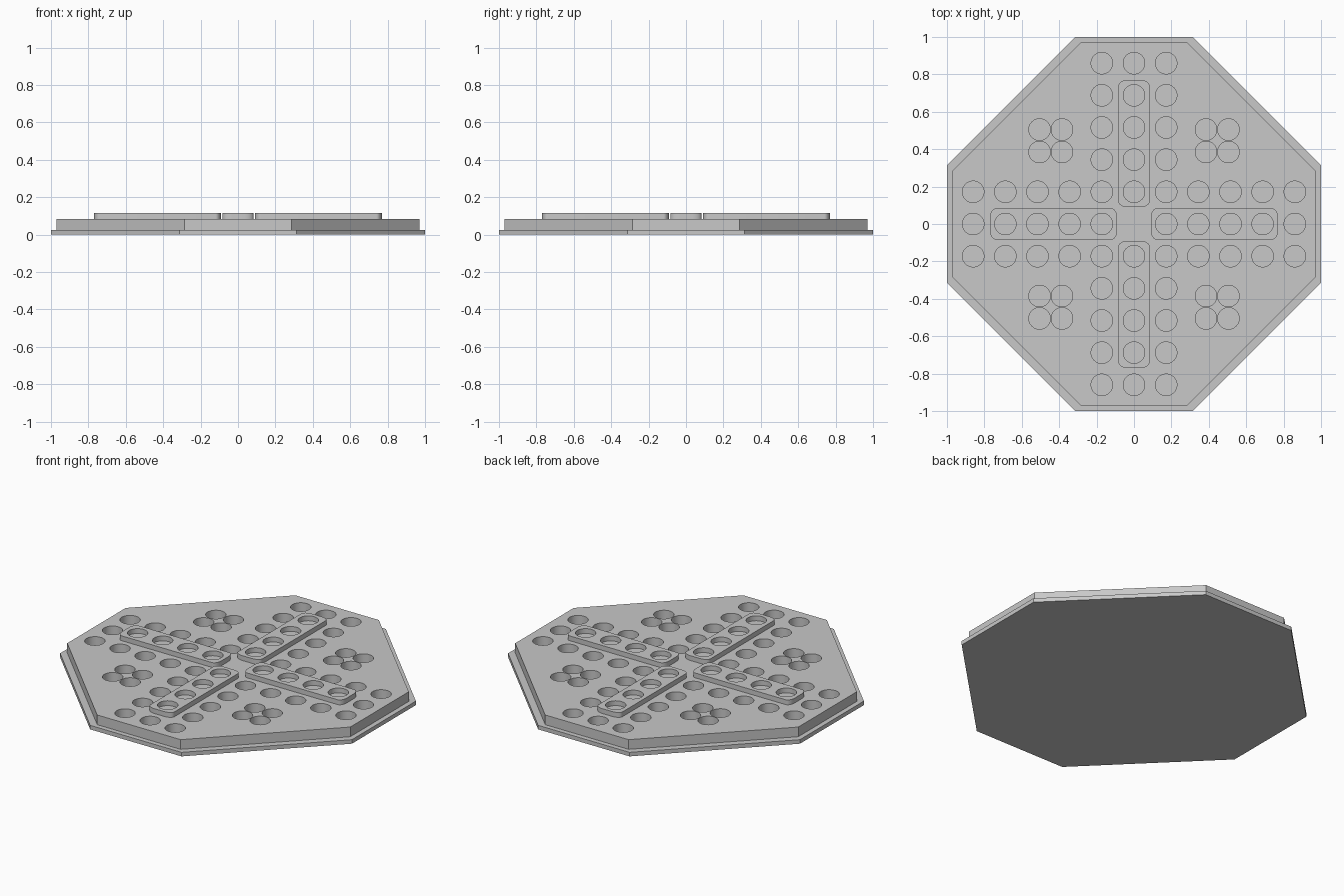
import bpy
import bmesh
from math import sin, cos, pi, radians

cube = bpy.data.objects.get("Cube")
if cube:
    bpy.data.objects.remove(cube, do_unlink=True)

grey = bpy.data.materials.new("plain grey")
grey.use_nodes = True
colour = (0.58, 0.58, 0.58, 1)
grey.diffuse_color = colour
grey.node_tree.nodes["Principled BSDF"].inputs["Base Color"].default_value = colour

HOLE = 0.0575    # peg hole radius
STEP = 0.172     # peg hole spacing


def octagon(reach, half_side):
    a, b = reach, half_side
    return [(a, -b), (a, b), (b, a), (-b, a), (-a, b), (-a, -b), (-b, -a), (b, -a)]


def circle(x, y, r=HOLE, n=40):
    return [(x + r * cos(2 * pi * i / n), y + r * sin(2 * pi * i / n)) for i in range(n)]


def bar_outline(start, end, half_width, rx, ry, n=8):
    """Long bar along x with softly rounded corners."""
    corners = [(end - rx, half_width - ry), (start + rx, half_width - ry),
               (start + rx, ry - half_width), (end - rx, ry - half_width)]
    points = []
    for q, (cx, cy) in enumerate(corners):
        for i in range(n + 1):
            t = (q + i / n) * pi / 2
            points.append((cx + rx * cos(t), cy + ry * sin(t)))
    return points


def slab(name, outline, holes, bottom, top, turn=0):
    """Extrude a flat outline with holes between two heights."""
    curve = bpy.data.curves.new(name + " outline", 'CURVE')
    curve.dimensions = '2D'
    curve.fill_mode = 'BOTH'
    curve.extrude = (top - bottom) / 2
    for loop in [outline] + holes:
        spline = curve.splines.new('POLY')
        spline.points.add(len(loop) - 1)
        for point, (x, y) in zip(spline.points, loop):
            point.co = (x, y, 0, 1)
        spline.use_cyclic_u = True
    helper = bpy.data.objects.new(name + " helper", curve)
    bpy.context.collection.objects.link(helper)
    graph = bpy.context.evaluated_depsgraph_get()
    mesh = bpy.data.meshes.new_from_object(helper.evaluated_get(graph))
    bpy.data.objects.remove(helper, do_unlink=True)

    bm = bmesh.new()
    bm.from_mesh(mesh)
    bmesh.ops.remove_doubles(bm, verts=bm.verts, dist=0.0001)
    bmesh.ops.recalc_face_normals(bm, faces=bm.faces)
    bm.to_mesh(mesh)
    bm.free()
    mesh.materials.clear()
    mesh.materials.append(grey)

    obj = bpy.data.objects.new(name, mesh)
    obj.location.z = (bottom + top) / 2
    obj.rotation_euler.z = turn
    bpy.context.collection.objects.link(obj)
    bpy.ops.object.select_all(action='DESELECT')
    obj.select_set(True)
    bpy.context.view_layer.objects.active = obj
    bpy.ops.object.shade_smooth_by_angle(angle=radians(30))
    return obj


# Holes in the playing board: tracks beside each arm, arm ends, corner groups
spots = set()
for i in range(1, 6):
    for s in (-1, 1):
        for t in (-1, 1):
            spots.add((s * i * STEP, t * STEP))
            spots.add((t * STEP, s * i * STEP))
for s in (-1, 1):
    spots.add((s * 5 * STEP, 0))
    spots.add((0, s * 5 * STEP))
    for t in (-1, 1):
        for x in (0.385, 0.505):
            for y in (0.385, 0.505):
                spots.add((s * x, t * y))

# Base plate and board
slab("base_plate", octagon(1, 0.313), [], 0, 0.025)
slab("playing_board", octagon(0.97, 0.286),
     [circle(x, y) for x, y in sorted(spots)], 0.025, 0.085)

# Four raised home bars
bar = bar_outline(0.09, 0.77, 0.083, 0.03, 0.05)
bar_holes = [circle(i * STEP, 0) for i in range(1, 5)]
for k, side in enumerate(("left", "back", "right", "front")):
    slab(side + "_home_bar", bar, bar_holes, 0.085, 0.115, k * pi / 2)
